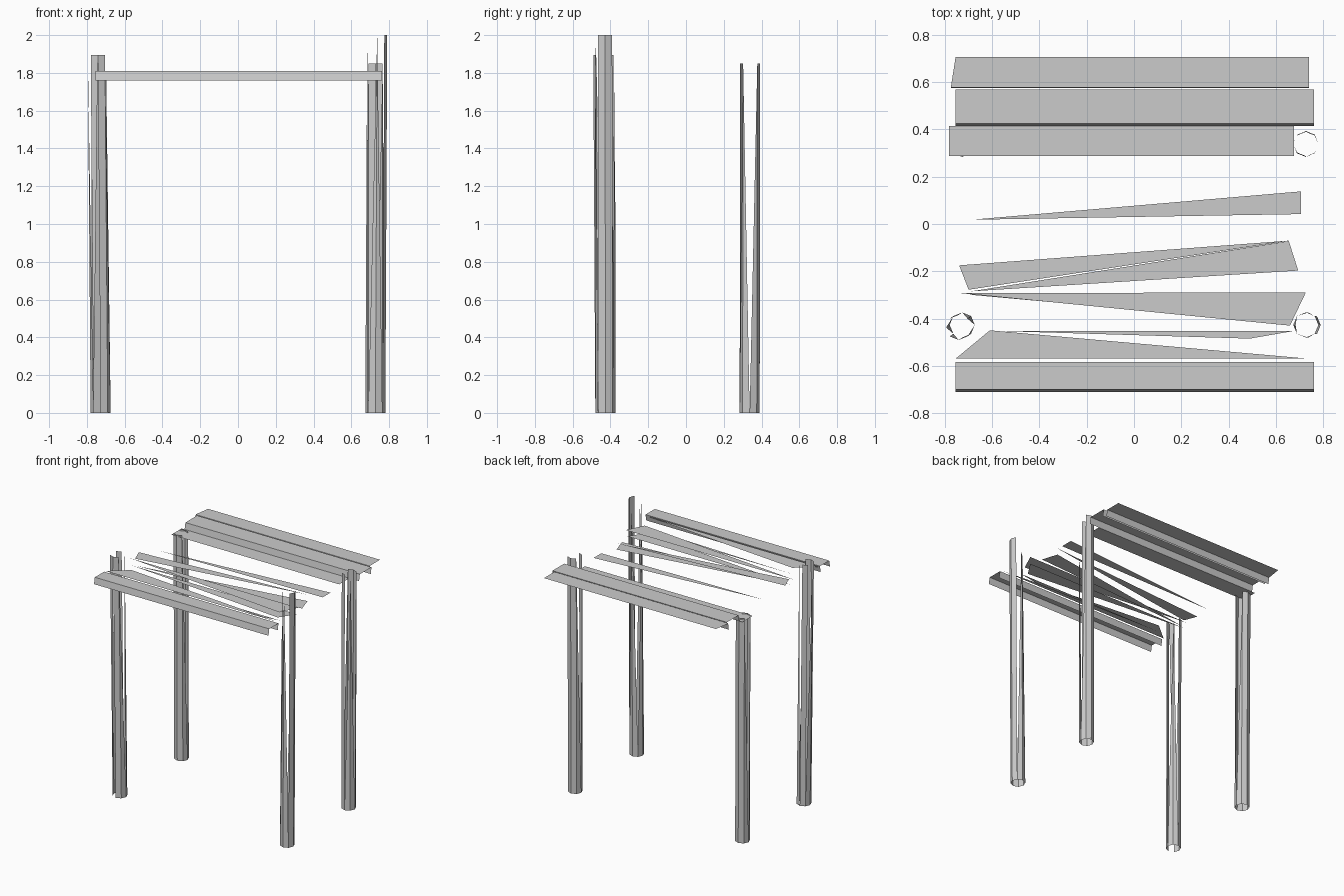
import bpy
import math

if "Cube" in bpy.data.objects:
    bpy.data.objects.remove(bpy.data.objects["Cube"])

TOP, LOW = 1.81, 1.76


def make(name, verts, faces):
    mesh = bpy.data.meshes.new(name)
    mesh.from_pydata(verts, [], faces)
    mesh.update()
    obj = bpy.data.objects.new(name, mesh)
    bpy.context.collection.objects.link(obj)
    return obj


def flat(name, pts, z):
    """Flat sheet or sliver left over from a weathered slat."""
    return make(name, [(x, y, z) for x, y in pts], [list(range(len(pts)))])


def channel(name, x0, x1, y0, y1, lean, faces):
    """Open-ended slat; faces picks from top, front, back."""
    v = [(x0, y0, LOW), (x1, y0, LOW), (x1, y1 - lean, LOW), (x0, y1 - lean, LOW),
         (x0, y0 + lean, TOP), (x1, y0 + lean, TOP), (x1, y1, TOP), (x0, y1, TOP)]
    table = {"top": (4, 5, 6, 7), "front": (0, 1, 5, 4), "back": (2, 3, 7, 6)}
    return make(name, v, [table[f] for f in faces])


def post(name, base, head, height, pattern, r=0.053):
    """Eight-sided broken post. Pattern per side: F full, L/R rising splinter, D hanging splinter."""
    n = len(pattern)
    v = []
    for (cx, cy), z in ((base, 0), (head, height)):
        for k in range(n):
            a = 2 * math.pi * k / n
            v.append((cx + r * math.cos(a), cy + r * math.sin(a), z))
    faces = []
    for k, c in enumerate(pattern):
        b0, b1 = k, (k + 1) % n
        t0, t1 = b0 + n, b1 + n
        if c == "F":
            faces.append((b0, b1, t1, t0))
        elif c == "L":
            faces.append((b0, b1, t0))
        elif c == "R":
            faces.append((b0, b1, t1))
        elif c == "D":
            faces.append((b0, t1, t0))
    return make(name, v, faces)


# Four leaning posts
post("front_left_post", (-0.727, -0.427), (-0.742, -0.438), 1.895, "RLFRLDFL")
post("front_right_post", (0.727, -0.427), (0.737, -0.428), 2.0, "FRLRLRLF")
post("back_right_post", (0.727, 0.337), (0.728, 0.34), 1.85, "RFFLRFRL")
post("back_left_post", (-0.727, 0.337), (-0.735, 0.34), 1.77, "RFFLRFFL")

# Whole roof slats at the front and back
channel("front_slat", -0.755, 0.762, -0.71, -0.585, 0.01, ("top", "front", "back"))
channel("back_inner_slat", -0.755, 0.762, 0.415, 0.57, 0.01, ("top", "front", "back"))
flat("back_outer_slat", [(-0.775, 0.578), (0.74, 0.578), (0.74, 0.707), (-0.755, 0.707)], TOP)
make("back_outer_slat_side",
     [(-0.775, 0.575, LOW), (0.74, 0.575, LOW), (0.74, 0.583, TOP), (-0.775, 0.583, TOP)],
     [(0, 1, 2, 3)])
flat("low_back_slat", [(-0.782, 0.288), (0.678, 0.288), (0.678, 0.415), (-0.782, 0.415)], LOW)

# Split slats across the middle
flat("split_slat_a", [(-0.755, -0.57), (0.74, -0.57), (-0.61, -0.45)], TOP)
flat("split_slat_a_sliver", [(-0.6, -0.452), (0.49, -0.485), (0.68, -0.452)], LOW)
flat("split_slat_b_top", [(-0.74, -0.292), (0.66, -0.43), (0.727, -0.29)], TOP)
flat("split_slat_b_bottom", [(-0.71, -0.298), (0.64, -0.42), (0.72, -0.298)], LOW)
flat("split_slat_c_top", [(-0.74, -0.175), (-0.7, -0.278), (0.66, -0.07)], TOP)
flat("split_slat_c_bottom", [(-0.69, -0.285), (0.695, -0.197), (0.655, -0.072)], LOW)
flat("split_slat_d", [(-0.69, 0.018), (0.707, 0.042), (0.707, 0.138)], LOW)
